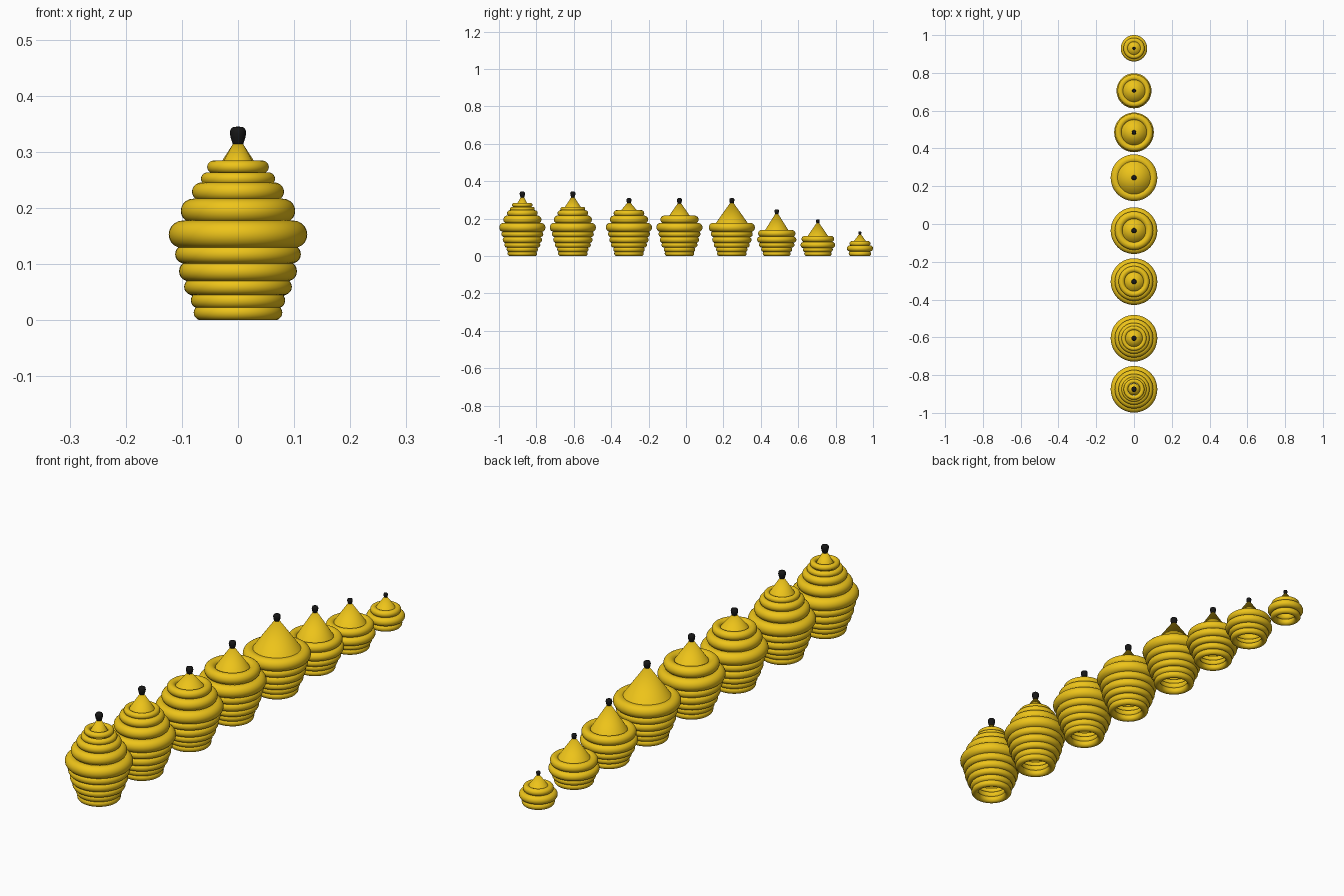
import bpy, bmesh, math

if "Cube" in bpy.data.objects:
    bpy.data.objects.remove(bpy.data.objects["Cube"])


def material(name, color):
    m = bpy.data.materials.new(name)
    m.diffuse_color = color
    m.use_nodes = True
    m.node_tree.nodes["Principled BSDF"].inputs["Base Color"].default_value = m.diffuse_color
    return m


YELLOW = material("honey_yellow", (0.85, 0.55, 0.01, 1))
BLACK = material("black", (0.008, 0.008, 0.008, 1))


def lathe(name, profile, loc, mat, closed=False, segs=48):
    """Revolve an (r, z) profile about z; closed joins last point to first."""
    bm = bmesh.new()
    rings = []
    for r, z in profile:
        if r < 1e-6:
            rings.append([bm.verts.new((0, 0, z))] * segs)
        else:
            rings.append([bm.verts.new((r * math.cos(2 * math.pi * i / segs),
                                        r * math.sin(2 * math.pi * i / segs), z))
                          for i in range(segs)])
    pairs = list(zip(rings, rings[1:]))
    if closed:
        pairs.append((rings[-1], rings[0]))
    for a, b in pairs:
        for i in range(segs):
            j = (i + 1) % segs
            quad = dict.fromkeys((a[i], a[j], b[j], b[i]))
            bm.faces.new(list(quad))
    bmesh.ops.recalc_face_normals(bm, faces=bm.faces)
    me = bpy.data.meshes.new(name)
    bm.to_mesh(me)
    bm.free()
    me.materials.append(mat)
    ob = bpy.data.objects.new(name, me)
    ob.location = loc
    bpy.context.collection.objects.link(ob)
    bpy.context.view_layer.objects.active = ob
    ob.select_set(True)
    bpy.ops.object.shade_smooth_by_angle(angle=math.radians(40))
    ob.select_set(False)
    return ob


def hive(n, y, rings, cone_r, cone_z, apex, tip_top, tip_r):
    # stacked coil rings: (centre z, tube radius, outer radius)
    for k, (z, t, outer) in enumerate(rings, 1):
        tube = [(outer - t + t * math.cos(a * math.pi / 10),
                 z + t * math.sin(a * math.pi / 10)) for a in range(20)]
        lathe(f"hive_{n}_ring_{k}", tube, (0, y, 0), YELLOW, closed=True)
    # pointed cap, carried down into the top ring
    slope = cone_r / (apex - cone_z)
    low = rings[-1][0]
    lathe(f"hive_{n}_cone", [(0, low), (slope * (apex - low), low), (0, apex)],
          (0, y, 0), YELLOW)
    # egg-shaped tip, narrower at its foot
    h = 2.3 * tip_r
    shape = [(0, 0), (0.6, 0), (0.72, 0.14), (0.92, 0.4), (1, 0.62),
             (0.97, 0.8), (0.8, 0.93), (0.5, 0.99), (0, 1)]
    lathe(f"hive_{n}_tip", [(r * tip_r, tip_top - h + v * h) for r, v in shape],
          (0, y, 0), BLACK, segs=24)


# full coil stack shared by the five large hives
BIG = [(0.0135, 0.0135, 0.079), (0.0355, 0.0145, 0.084), (0.0595, 0.0145, 0.096),
       (0.087, 0.0175, 0.105), (0.1175, 0.0165, 0.112), (0.153, 0.0245, 0.1235),
       (0.195, 0.0215, 0.102), (0.229, 0.0165, 0.082), (0.252, 0.0115, 0.066),
       (0.273, 0.0115, 0.055)]
# smaller hives
MID = [(0.0125, 0.0125, 0.075), (0.036, 0.0135, 0.083), (0.060, 0.014, 0.095),
       (0.088, 0.017, 0.105), (0.121, 0.018, 0.100)]
LOW = [(0.0125, 0.0125, 0.073), (0.034, 0.0125, 0.080), (0.059, 0.0165, 0.0925),
       (0.091, 0.0165, 0.087)]
TINY = [(0.013, 0.013, 0.060), (0.041, 0.016, 0.070), (0.067, 0.013, 0.056)]

hive(1, -0.875, BIG, 0.025, 0.285, 0.331, 0.345, 0.0143)
hive(2, -0.605, BIG[:9], 0.042, 0.263, 0.328, 0.345, 0.0140)
hive(3, -0.305, BIG[:8], 0.042, 0.245, 0.295, 0.310, 0.0135)
hive(4, -0.035, BIG[:7], 0.055, 0.216, 0.295, 0.310, 0.0135)
hive(5, 0.245, BIG[:6], 0.085, 0.177, 0.297, 0.310, 0.0135)
hive(6, 0.485, MID, 0.062, 0.139, 0.238, 0.250, 0.0120)
hive(7, 0.705, LOW, 0.055, 0.107, 0.187, 0.196, 0.0100)
hive(8, 0.930, TINY, 0.032, 0.080, 0.124, 0.132, 0.0080)
